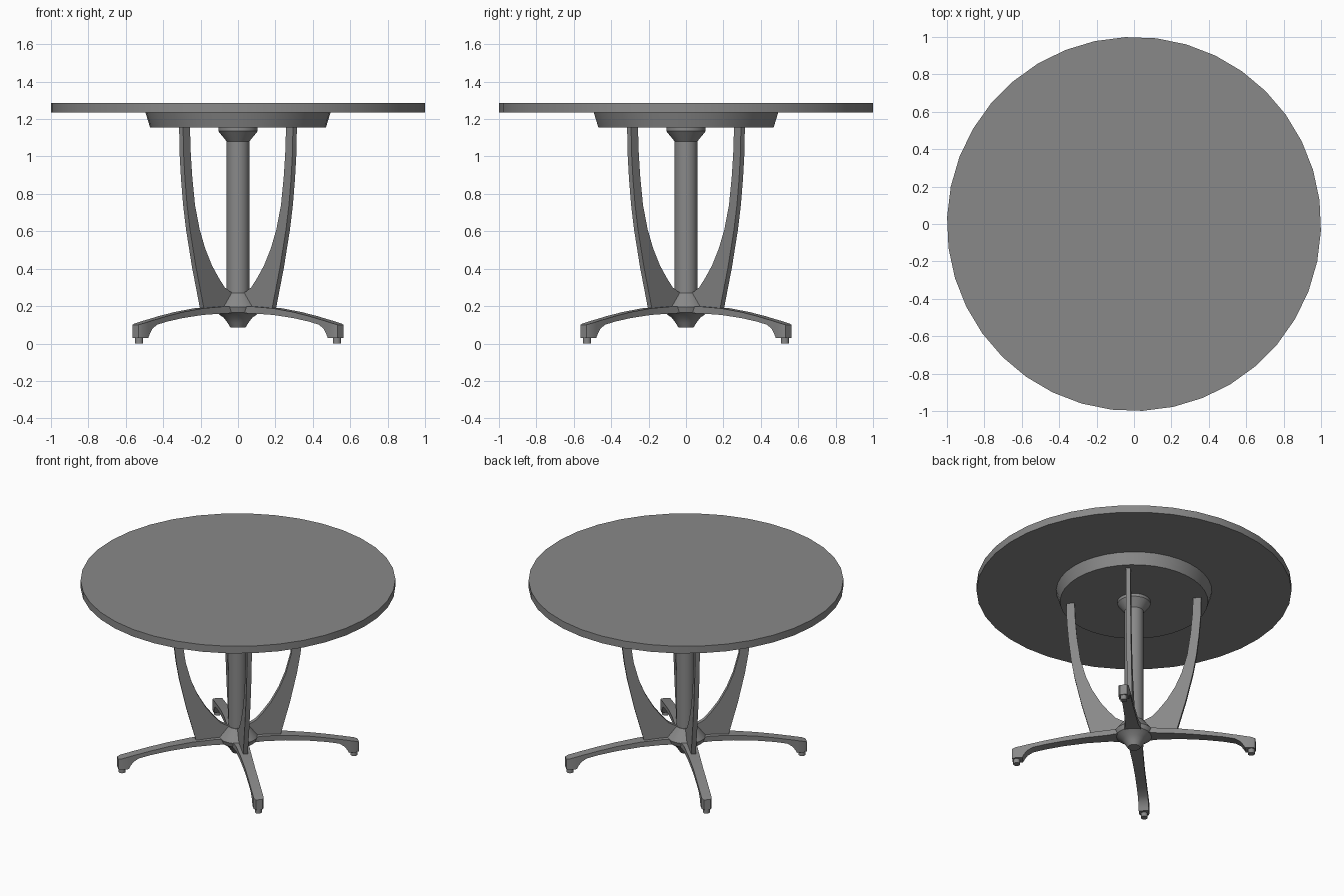
import bpy, bmesh, math
from mathutils import Matrix, Vector

cube = bpy.data.objects.get("Cube")
if cube:
    bpy.data.objects.remove(cube, do_unlink=True)

grey = bpy.data.materials.new("mid_grey")
grey.use_nodes = True
COLOUR = (0.25, 0.25, 0.25, 1)
grey.diffuse_color = COLOUR
grey.node_tree.nodes["Principled BSDF"].inputs["Base Color"].default_value = COLOUR


def finish(name, bm, angle=30):
    """Turn a bmesh into a shaded, coloured object."""
    bmesh.ops.recalc_face_normals(bm, faces=bm.faces)
    mesh = bpy.data.meshes.new(name)
    bm.to_mesh(mesh)
    bm.free()
    mesh.materials.append(grey)
    obj = bpy.data.objects.new(name, mesh)
    bpy.context.collection.objects.link(obj)
    bpy.ops.object.select_all(action="DESELECT")
    obj.select_set(True)
    bpy.context.view_layer.objects.active = obj
    bpy.ops.object.shade_smooth_by_angle(angle=math.radians(angle))
    return obj


def loft(bm, rings):
    """Skin a list of equal rings of points and cap both ends."""
    loops = [[bm.verts.new(p) for p in ring] for ring in rings]
    n = len(loops[0])
    for a, b in zip(loops, loops[1:]):
        for i in range(n):
            j = (i + 1) % n
            bm.faces.new((a[i], a[j], b[j], b[i]))
    bm.faces.new(loops[0])
    bm.faces.new(loops[-1])


def lathe(name, profile, segments=32, centre=0.0, turn=0.0):
    """Round part from (radius, height) pairs."""
    bm = bmesh.new()
    angles = [turn + math.tau * i / segments for i in range(segments)]
    loft(bm, [[(centre + r * math.cos(a), r * math.sin(a), z) for a in angles]
              for r, z in profile])
    return finish(name, bm)


def four_ways(obj, name):
    """Set the part on one diagonal and copy it to the other three."""
    sides = ("back_left", "back_right", "front_right", "front_left")
    for i, side in enumerate(sides):
        part = obj if i == 0 else obj.copy()
        if i:
            bpy.context.collection.objects.link(part)
        part.name = f"{side}_{name}"
        part.rotation_euler.z = math.pi / 4 + i * math.pi / 2


# Top and centre column
lathe("tabletop", [(1.0, 1.235), (1.0, 1.285)], 38, turn=math.radians(-2.1))
lathe("apron", [(0.47, 1.155), (0.495, 1.236)], 38)
lathe("column_collar", [(0.056, 1.075), (0.105, 1.135), (0.105, 1.156)])
lathe("column", [(0.061, 0.2), (0.061, 1.1)])
lathe("hub", [(0.04, 0.085), (0.055, 0.11), (0.075, 0.137), (0.115, 0.165),
              (0.125, 0.195), (0.065, 0.27)])

# Curved upright plates: outer edge down, inner edge back up
outer = [(0.43, 1.156), (0.427, 1.02), (0.416, 0.88), (0.4, 0.74),
         (0.378, 0.61), (0.333, 0.41), (0.272, 0.185)]
inner = [(0.03, 0.185), (0.03, 0.27), (0.07, 0.275), (0.115, 0.3),
         (0.16, 0.35), (0.21, 0.415), (0.264, 0.51), (0.305, 0.61),
         (0.34, 0.74), (0.362, 0.9), (0.373, 1.03), (0.378, 1.156)]
bm = bmesh.new()
loft(bm, [[(r, y, z) for r, z in outer + inner] for y in (-0.015, 0.015)])
four_ways(finish("upright", bm), "upright")

# Arched legs: radius, half width, top, underside
stations = [(0.0, 0.06, 0.198, 0.165), (0.09, 0.055, 0.198, 0.163),
            (0.16, 0.042, 0.197, 0.16), (0.3, 0.036, 0.188, 0.153),
            (0.45, 0.032, 0.168, 0.136), (0.57, 0.032, 0.146, 0.117),
            (0.645, 0.032, 0.13, 0.1), (0.68, 0.032, 0.123, 0.078),
            (0.7, 0.032, 0.118, 0.05), (0.71, 0.032, 0.116, 0.03),
            (0.755, 0.032, 0.106, 0.03), (0.775, 0.022, 0.1, 0.03)]
bm = bmesh.new()
loft(bm, [[(r, -w, low), (r, w, low), (r, w, top), (r, -w, top)]
          for r, w, top, low in stations])
four_ways(finish("leg", bm), "leg")

# Small glides under the feet
four_ways(lathe("glide", [(0.022, 0), (0.022, 0.032)], 16, centre=0.748), "glide")
